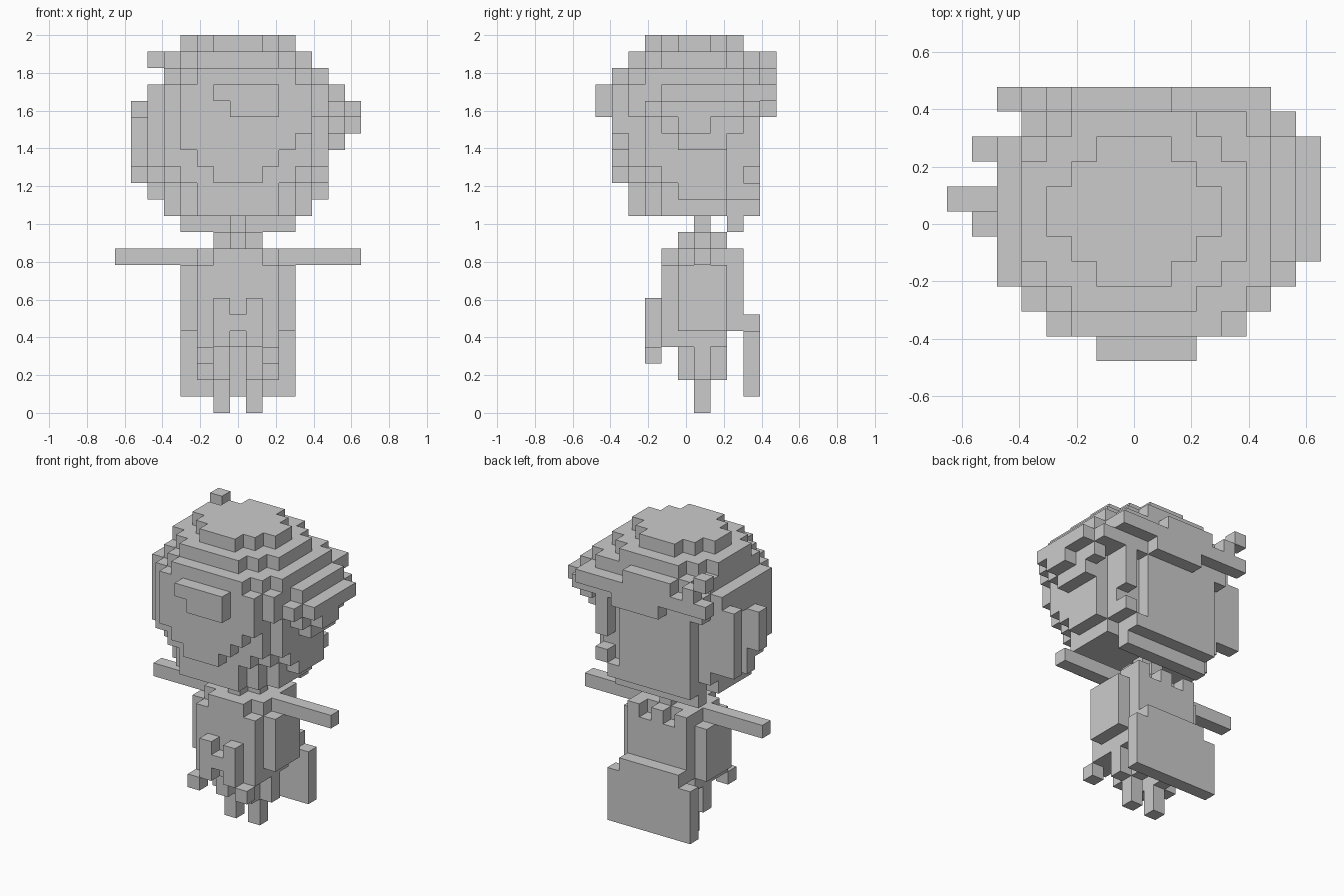
import bpy, bmesh
from mathutils import Vector

if "Cube" in bpy.data.objects:
    bpy.data.objects.remove(bpy.data.objects["Cube"])

U = 2 / 23  # edge length of one block

grey = bpy.data.materials.new("plain grey")
grey.diffuse_color = (0.6, 0.6, 0.6, 1)
grey.use_nodes = True
grey.node_tree.nodes["Principled BSDF"].inputs["Base Color"].default_value = grey.diffuse_color


def box(x0, x1, y0, y1, z0, z1):
    """All blocks in an inclusive range."""
    return {(x, y, z) for x in range(x0, x1 + 1)
            for y in range(y0, y1 + 1) for z in range(z0, z1 + 1)}


def slab(x0, x1, y0, y1, z0, z1, front, back):
    """A range of blocks with stepped front and back corners."""
    keep = set()
    for x, y, z in box(x0, x1, y0, y1, z0, z1):
        dx = min(x - x0, x1 - x)
        if dx + y - y0 >= front and dx + y1 - y >= back:
            keep.add((x, y, z))
    return keep


def build(name, cells):
    """Turn a set of blocks into one outer shell with merged flat faces."""
    bm = bmesh.new()
    for c in sorted(cells):
        for axis in range(3):
            for sign in (-1, 1):
                n = list(c)
                n[axis] += sign
                if tuple(n) in cells:
                    continue
                a, b = (axis + 1) % 3, (axis + 2) % 3
                corners = []
                for s, t in ((-1, -1), (1, -1), (1, 1), (-1, 1)):
                    p = Vector((c[0], c[1], c[2] + 0.5))
                    p[axis] += sign * 0.5
                    p[a] += s * 0.5
                    p[b] += t * 0.5
                    corners.append(bm.verts.new(p * U))
                bm.faces.new(corners if sign > 0 else corners[::-1])
    bmesh.ops.remove_doubles(bm, verts=bm.verts[:], dist=U * 0.01)
    bmesh.ops.dissolve_limit(bm, angle_limit=0.01, verts=bm.verts[:], edges=bm.edges[:])
    me = bpy.data.meshes.new(name)
    bm.to_mesh(me)
    bm.free()
    me.materials.append(grey)
    bpy.context.collection.objects.link(bpy.data.objects.new(name, me))


# head: rounded skull, flat at the back
head = slab(-3, 3, -2, 3, 22, 22, 2, 2)
head |= slab(-4, 4, -3, 4, 21, 21, 2, 2)
head |= slab(-4, 5, -4, 4, 20, 20, 2, 1)
head |= slab(-5, 6, -4, 4, 19, 19, 2, 1) - {(6, -2, 19)}
head |= slab(-5, 6, -4, 4, 18, 18, 2, 1)
head |= slab(-5, 5, -3, 3, 15, 17, 1, 1)
head |= slab(-5, 5, -3, 3, 14, 14, 2, 1)
head |= slab(-5, 5, -3, 3, 13, 13, 3, 1)
head |= slab(-4, 4, -3, 3, 12, 12, 2, 1)
head -= box(-5, -5, 1, 2, 13, 17)               # gap between side locks
# face plate narrowing to the chin
head |= box(-3, 4, -4, -4, 17, 17) | box(-3, 3, -4, -4, 16, 16)
head |= box(-2, 2, -4, -4, 15, 15) | box(-1, 1, -4, -4, 14, 14)
# hair brim on the right side
head |= box(6, 6, -2, 4, 18, 18) | box(6, 6, -1, 3, 17, 17) | box(6, 6, 0, 2, 16, 16)
head |= box(7, 7, -1, 3, 18, 18) | box(7, 7, 0, 1, 17, 17)
# hair overhang, lock and nape at the back
head |= box(-2, 1, 5, 5, 20, 20) | box(-5, 5, 5, 5, 19, 19) | box(-1, 2, 5, 5, 18, 18)
head |= box(-3, 2, 4, 4, 13, 17) | box(4, 4, 4, 4, 15, 17) | box(4, 4, 4, 4, 13, 13)
head |= box(-3, 3, 4, 4, 12, 12) | box(-3, 3, 3, 3, 11, 11)
# locks on the left side
head |= box(-6, -6, 0, 0, 15, 17) | box(-6, -6, 3, 3, 14, 18) | box(-5, -5, 3, 3, 14, 17)
# fringe
head |= box(-1, 2, -5, -5, 19, 19) | box(0, 2, -5, -5, 18, 18)
build("head", head)

# loose tuft at the rear left
build("hair_tuft", {(-5, 5, 21), (-4, 5, 20)})

# neck and collar
build("neck", box(0, 0, 1, 1, 11, 11) | slab(-1, 1, 0, 2, 10, 10, 1, 1))

# torso with stepped corners and a notched collar at the back
torso = slab(-2, 2, -1, 2, 9, 9, 1, 0)
torso |= {(x, 3, 9) for x in (-2, 0, 2)}
torso |= slab(-3, 3, -1, 3, 5, 8, 1, 1)
torso |= slab(-2, 2, -1, 2, 4, 4, 0, 0)
build("torso", torso)

# front ornament
build("front_ornament", box(-1, -1, -2, -2, 4, 6) | box(1, 1, -2, -2, 4, 6) | {(0, -2, 5)})

# mirrored arms, legs and ornament tips
for side, s in (("left", -1), ("right", 1)):
    arm = {(s * x, 1, 9) for x in range(3, 8)}
    build(side + "_arm", arm)
    leg = box(s, s, 1, 1, 0, 3) | box(s, s, 0, 2, 2, 3) | box(2 * s, 2 * s, 1, 1, 2, 3)
    build(side + "_leg", leg)
    build(side + "_ornament_tip", {(2 * s, -2, 3)})

# cape, narrower where it meets the torso
build("cape", box(-3, 3, 4, 4, 1, 4) | box(-2, 2, 4, 4, 5, 5))
